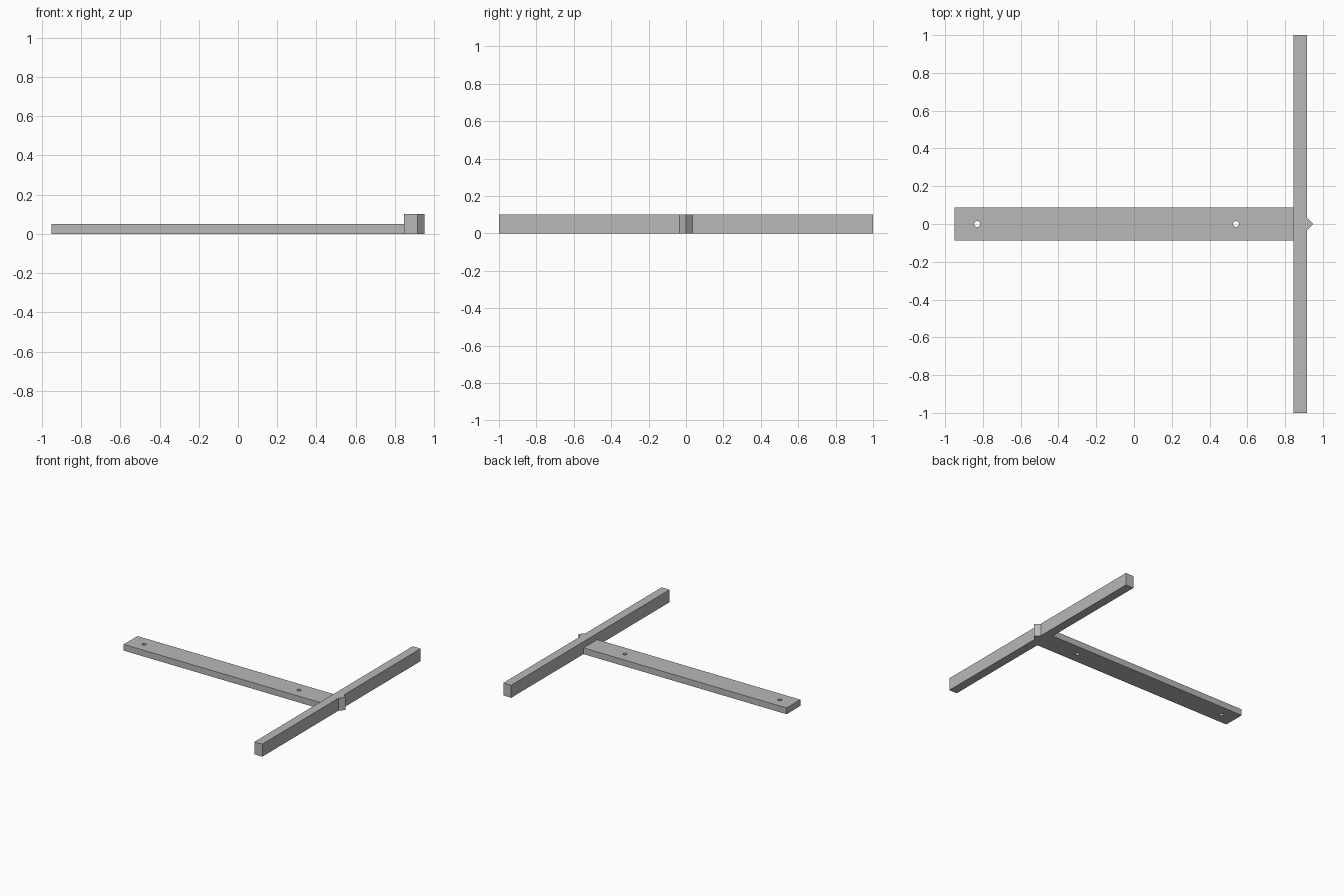
import bpy
import bmesh

cube = bpy.data.objects.get("Cube")
if cube:
    bpy.data.objects.remove(cube, do_unlink=True)

grey = bpy.data.materials.new("plain grey")
grey.use_nodes = True
colour = (0.48, 0.48, 0.48, 1)
grey.diffuse_color = colour
grey.node_tree.nodes["Principled BSDF"].inputs["Base Color"].default_value = colour


def extrude_outline(name, outline, height):
    """Solid standing on the floor, from a flat outline."""
    bm = bmesh.new()
    face = bm.faces.new([bm.verts.new((x, y, 0)) for x, y in outline])
    result = bmesh.ops.extrude_face_region(bm, geom=[face])
    top = [v for v in result["geom"] if isinstance(v, bmesh.types.BMVert)]
    bmesh.ops.translate(bm, verts=top, vec=(0, 0, height))
    bmesh.ops.recalc_face_normals(bm, faces=bm.faces)
    mesh = bpy.data.meshes.new(name)
    bm.to_mesh(mesh)
    bm.free()
    mesh.materials.append(grey)
    obj = bpy.data.objects.new(name, mesh)
    bpy.context.collection.objects.link(obj)
    return obj


def bar(name, x0, x1, half_width, height):
    w = half_width
    return extrude_outline(name, [(x0, -w), (x1, -w), (x1, w), (x0, w)], height)


# Long flat arm, taller crossbar and the pointed marker on its outer face
LEFT, JOINT, FACE, TIP = -0.95, 0.845, 0.915, 0.95
arm = bar("arm", LEFT, JOINT, 0.087, 0.05)
bar("crossbar", JOINT, FACE, 1.0, 0.1)
extrude_outline("pointer", [(FACE, -0.035), (TIP, 0), (FACE, 0.035)], 0.1)

# Two round screw holes through the arm
for x in (-0.83, 0.54):
    bpy.ops.mesh.primitive_cylinder_add(vertices=24, radius=0.016, depth=0.2,
                                        location=(x, 0, 0.025))
    cutter = bpy.context.object
    cutter.name = "hole_cutter"
    cutter.hide_render = True
    cutter.data.materials.append(grey)
    cut = arm.modifiers.new("hole", 'BOOLEAN')
    cut.operation = 'DIFFERENCE'
    cut.solver = 'EXACT'
    cut.object = cutter
    bpy.context.view_layer.objects.active = arm
    bpy.ops.object.modifier_apply(modifier=cut.name)
    bpy.data.objects.remove(cutter, do_unlink=True)

# Smooth hole walls, sharp box edges
bpy.ops.object.select_all(action='DESELECT')
arm.select_set(True)
bpy.context.view_layer.objects.active = arm
bpy.ops.object.shade_smooth_by_angle(angle=0.6)
